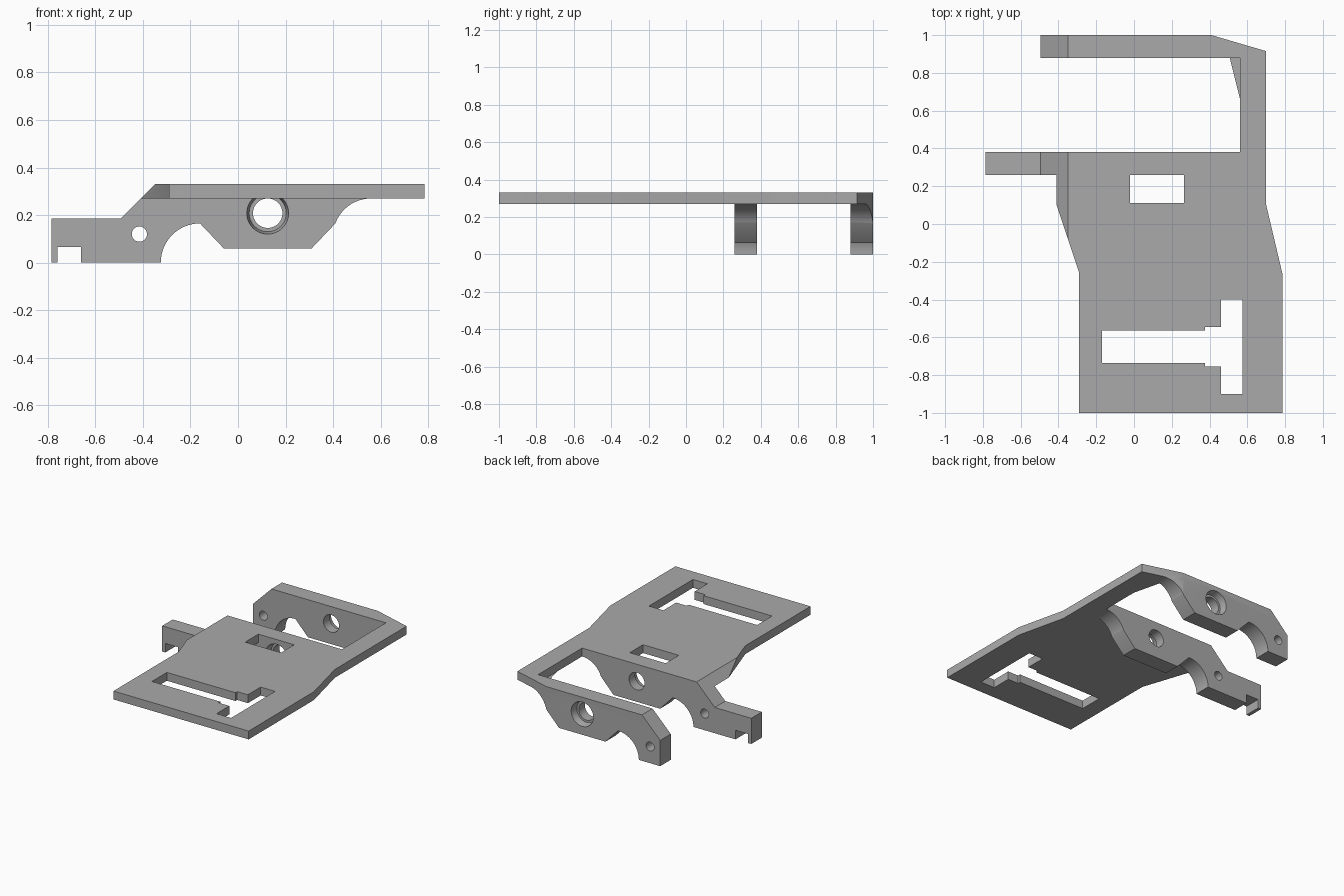
import bpy
import bmesh
from math import cos, sin, radians, pi
from mathutils import Matrix, Vector

if "Cube" in bpy.data.objects:
    bpy.data.objects.remove(bpy.data.objects["Cube"])

grey = bpy.data.materials.new("plain grey")
grey.use_nodes = True
grey.diffuse_color = (0.4, 0.4, 0.4, 1)
grey.node_tree.nodes["Principled BSDF"].inputs["Base Color"].default_value = grey.diffuse_color

BOTTOM, TOP = 0.27, 0.33
INNER_ARM, OUTER_ARM = (0.26, 0.38), (0.88, 1.0)


def make(name, bm):
    bmesh.ops.recalc_face_normals(bm, faces=bm.faces)
    mesh = bpy.data.meshes.new(name)
    bm.to_mesh(mesh)
    bm.free()
    mesh.materials.append(grey)
    obj = bpy.data.objects.new(name, mesh)
    bpy.context.collection.objects.link(obj)
    return obj


def prism(name, points, low, high, upright=False, trim=None):
    """Extrude a plan (along z) or a side profile (along y); trim by a plane."""
    bm = bmesh.new()
    place = (lambda a, b, c: (a, c, b)) if upright else (lambda a, b, c: (a, b, c))
    face = bm.faces.new([bm.verts.new(place(a, b, low)) for a, b in points])
    new = bmesh.ops.extrude_face_region(bm, geom=[face])["geom"]
    bmesh.ops.translate(bm, verts=[v for v in new if isinstance(v, bmesh.types.BMVert)],
                        vec=place(0, 0, high - low))
    if trim:
        cut = bmesh.ops.bisect_plane(bm, geom=bm.verts[:] + bm.edges[:] + bm.faces[:],
                                     plane_co=trim[0], plane_no=trim[1], clear_outer=True)
        bmesh.ops.holes_fill(bm, edges=[e for e in bm.edges if e.is_boundary])
    return make(name, bm)


def bore(x, z, y0, y1, r0, r1):
    """Round cutter along y, with radius r0 at y0 and r1 at y1."""
    bm = bmesh.new()
    bmesh.ops.create_cone(bm, cap_ends=True, segments=48, radius1=r0, radius2=r1, depth=abs(y1 - y0))
    turn = Matrix.Rotation(-pi / 2 if y1 > y0 else pi / 2, 4, "X")
    bmesh.ops.transform(bm, matrix=Matrix.Translation((x, (y0 + y1) / 2, z)) @ turn, verts=bm.verts)
    return make("bore_cutter", bm)


def combine(target, tool, operation):
    mod = target.modifiers.new(operation, "BOOLEAN")
    mod.operation, mod.solver, mod.object = operation, "EXACT", tool
    tool.hide_render = True
    bpy.context.view_layer.objects.active = target
    bpy.ops.object.modifier_apply(modifier=mod.name)
    bpy.data.objects.remove(tool)


def arc(cx, cz, r, start, end, steps=16):
    angles = [radians(start + (end - start) * i / steps) for i in range(steps + 1)]
    return [(cx + r * cos(a), cz + r * sin(a)) for a in angles]


# Flat plate with its rear side bar, bevelled along the left edge
plan = [(-0.29, -1), (0.785, -1), (0.785, -0.26), (0.70, 0.10), (0.70, 0.915), (0.41, 1),
        (-0.45, 1), (-0.45, 0.88), (0.56, 0.88), (0.56, 0.38), (-0.45, 0.38),
        (-0.45, 0.22), (-0.29, -0.26)]
bracket = prism("bracket_plate", plan, BOTTOM, TOP,
                trim=(Vector((-0.41, 0, BOTTOM)), Vector((-1, 0, 1)).normalized()))

# Hanging arms share a profile; only the inner one has the long notched tail
shared = (arc(-0.16, 0, 0.165, 180, 90) + [(-0.06, 0.06), (0.31, 0.06)]
          + arc(0.56, 0.11, 0.16, 160, 90) + [(-0.41, BOTTOM), (-0.495, 0.185)])
long_tail = [(-0.785, 0.185), (-0.785, 0), (-0.76, 0), (-0.76, 0.065), (-0.66, 0.065), (-0.66, 0)]
inner = prism("inner_arm", shared + long_tail, *INNER_ARM, upright=True)
outer = prism("outer_arm", shared + [(-0.495, 0)], *OUTER_ARM, upright=True,
              trim=(Vector((0.41, 1, 0)), Vector((0.085, 0.29, 0)).normalized()))
for arm in (inner, outer):
    combine(bracket, arm, "UNION")

# Stepped slot and rectangular window through the plate
slot = [(-0.17, -0.735), (0.375, -0.735), (0.375, -0.755), (0.46, -0.755), (0.46, -0.90),
        (0.575, -0.90), (0.575, -0.40), (0.46, -0.40), (0.46, -0.545), (0.375, -0.545),
        (0.375, -0.565), (-0.17, -0.565)]
window = [(-0.02, 0.11), (0.265, 0.11), (0.265, 0.26), (-0.02, 0.26)]
for outline in (slot, window):
    combine(bracket, prism("opening_cutter", outline, 0.2, 0.4), "DIFFERENCE")

# Pivot holes and pin holes through the arms, with tapered recesses on opposite faces
for y0, y1 in (INNER_ARM, OUTER_ARM):
    for x, z, r in ((0.125, 0.208, 0.062), (-0.415, 0.12, 0.032)):
        combine(bracket, bore(x, z, y0 - 0.02, y1 + 0.02, r, r), "DIFFERENCE")
for face, inward in ((INNER_ARM[0], 1), (OUTER_ARM[1], -1)):
    recess = bore(0.125, 0.208, face - inward * 0.01, face + inward * 0.05, 0.09, 0.078)
    combine(bracket, recess, "DIFFERENCE")

# Smooth the curved walls, keep the corners sharp
bpy.ops.object.select_all(action="DESELECT")
bracket.select_set(True)
bpy.context.view_layer.objects.active = bracket
bpy.ops.object.shade_smooth_by_angle(angle=radians(25))
